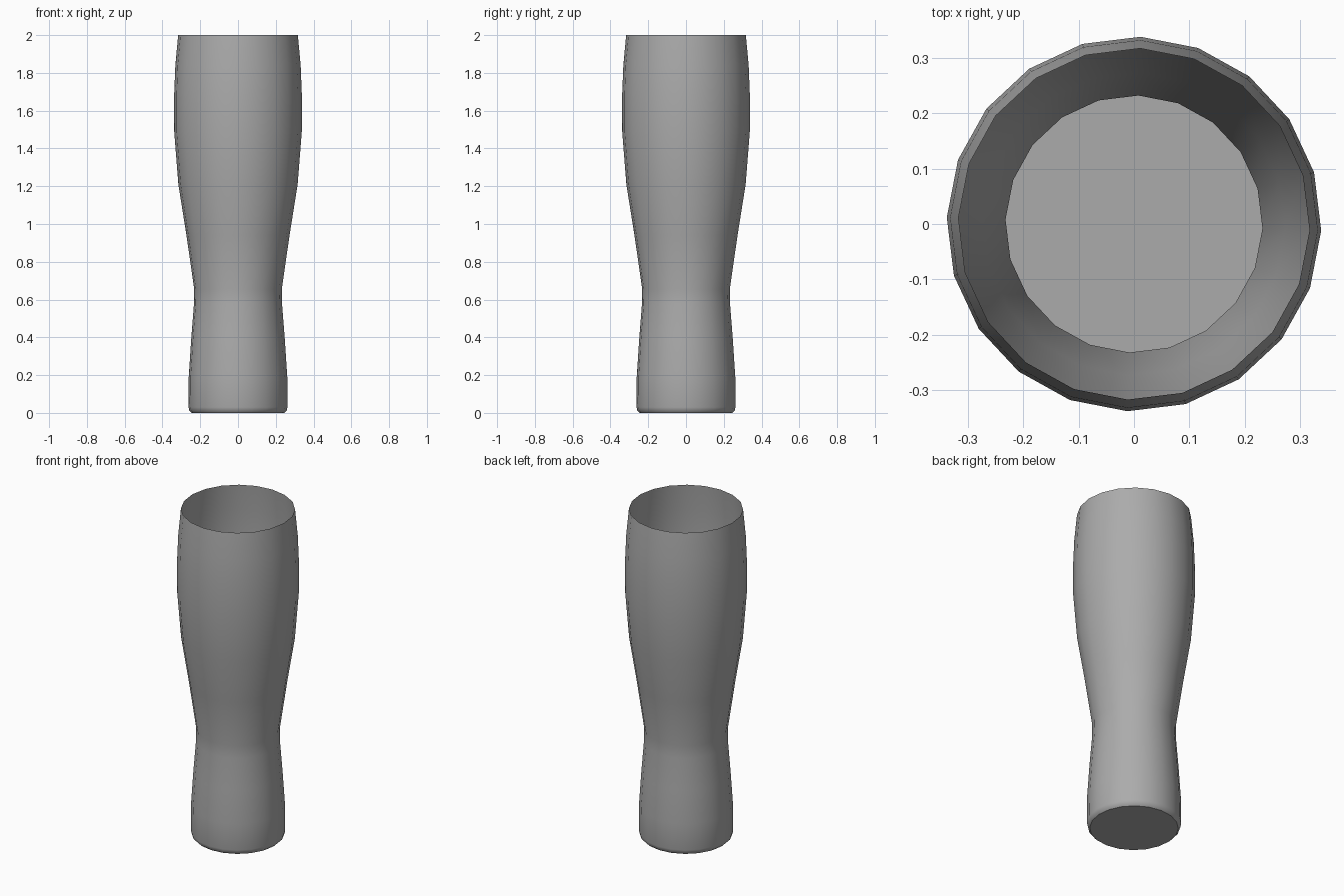
import bpy, bmesh, math

if "Cube" in bpy.data.objects:
    bpy.data.objects.remove(bpy.data.objects["Cube"])

SIDES = 20
TURN = math.radians(-2)
# (radius, height) outline of the thin glass wall, foot to rim
PROFILE = [(0.246, 0.0), (0.258, 0.012), (0.262, 0.03), (0.261, 0.19),
           (0.248, 0.39), (0.233, 0.58), (0.232, 0.655), (0.273, 0.94),
           (0.316, 1.21), (0.338, 1.49), (0.338, 1.69), (0.332, 1.84),
           (0.317, 2.0)]

bm = bmesh.new()

# rings of the wall
rings = []
for r, z in PROFILE:
    ring = []
    for i in range(SIDES):
        a = 2 * math.pi * i / SIDES + TURN
        ring.append(bm.verts.new((r * math.cos(a), r * math.sin(a), z)))
    rings.append(ring)

# wall, open at the top
for low, high in zip(rings, rings[1:]):
    for i in range(SIDES):
        j = (i + 1) % SIDES
        bm.faces.new((low[i], low[j], high[j], high[i]))

# fan-shaped floor
centre = bm.verts.new((0, 0, 0))
for i in range(SIDES):
    bm.faces.new((centre, rings[0][(i + 1) % SIDES], rings[0][i]))

mesh = bpy.data.meshes.new("drinking_glass")
bm.to_mesh(mesh)
bm.free()
glass = bpy.data.objects.new("drinking_glass", mesh)
bpy.context.collection.objects.link(glass)

# darker grey glass
mat = bpy.data.materials.new("dark_grey_glass")
mat.diffuse_color = (0.41, 0.41, 0.41, 1)
mat.use_nodes = True
mat.node_tree.nodes["Principled BSDF"].inputs["Base Color"].default_value = mat.diffuse_color
mesh.materials.append(mat)

# smooth sides with a crisp foot edge
bpy.context.view_layer.objects.active = glass
glass.select_set(True)
bpy.ops.object.shade_smooth_by_angle(angle=math.radians(35))
